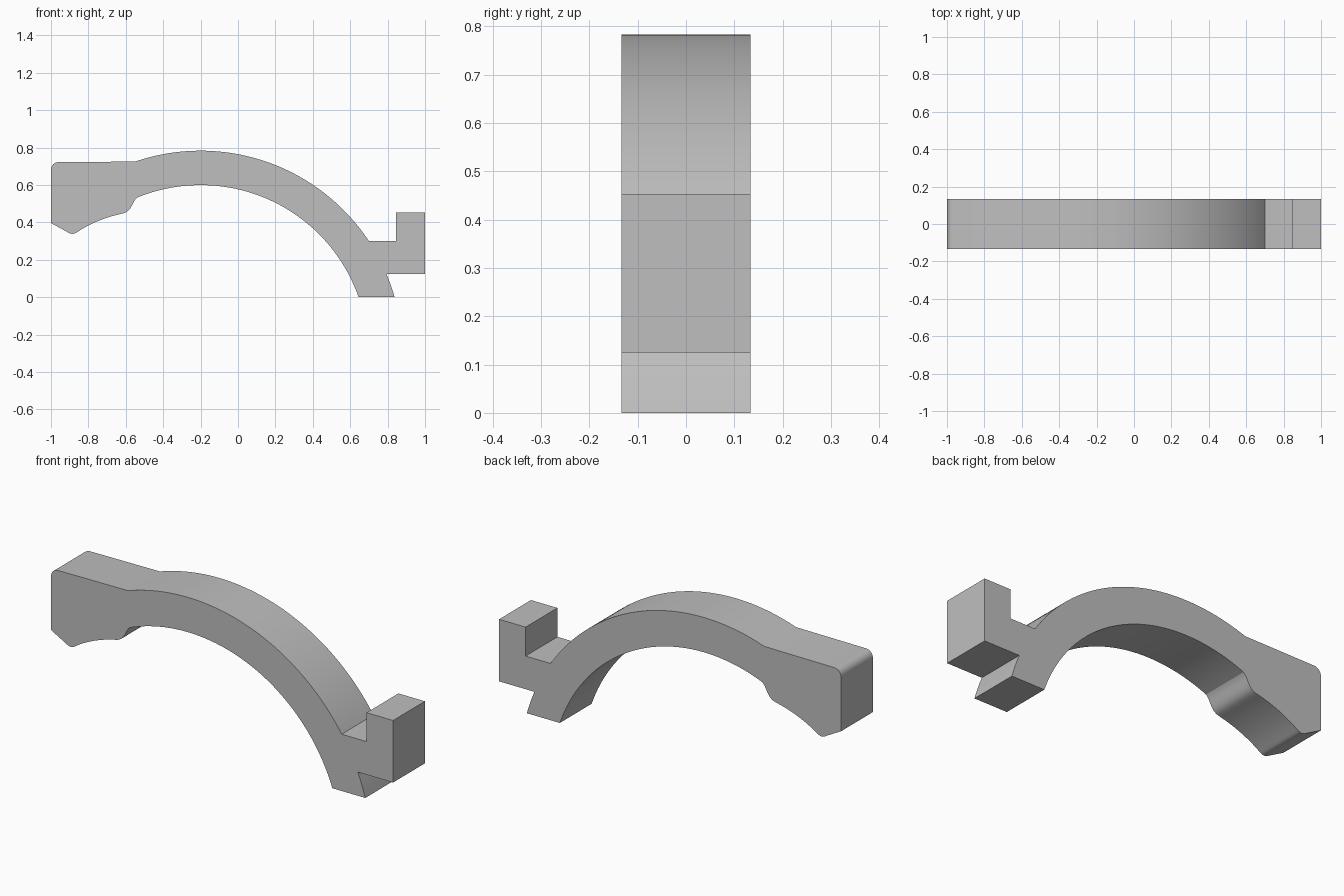
import bpy, bmesh, math
from mathutils import Vector
from mathutils.geometry import interpolate_bezier

cube = bpy.data.objects.get("Cube")
if cube:
    bpy.data.objects.remove(cube)

HALF_DEPTH = 0.133
CENTRE = Vector((-0.2, -0.296))
R_IN, R_OUT = 0.895, 1.079


def arc(centre, r, a0, a1, n):
    """Points on a circle between two angles in radians."""
    return [centre + r * Vector((math.cos(a), math.sin(a)))
            for a in (a0 + (a1 - a0) * i / n for i in range(n + 1))]


def at_z(r, z):
    """Angle where a band circle reaches height z on the right."""
    return math.asin((z - CENTRE.y) / r)


def at_x(r, x):
    """Angle where a band circle reaches x on its upper half."""
    return math.acos((x - CENTRE.x) / r)


def bezier(a, b, c, d, n):
    return [p.to_2d() for p in interpolate_bezier(*(Vector(q) for q in (a, b, c, d)), n)]


# Foot and upright hook
outline = arc(CENTRE, R_OUT, at_z(R_OUT, 0), at_z(R_OUT, 0.125), 4)
outline += [(1, 0.125), (1, 0.453), (0.845, 0.453), (0.845, 0.3)]
# Outer curve of the band
outline += arc(CENTRE, R_OUT, at_z(R_OUT, 0.3), at_x(R_OUT, -0.55), 48)
# Grip block with a rounded top corner
outline += arc(Vector((-0.96, 0.682)), 0.04, math.pi / 2, math.pi, 8)
outline += [(-1, 0.396)]
# Rounded tip, hollow underside and shoulder
outline += bezier((-0.916, 0.35), (-0.898, 0.337), (-0.88, 0.334), (-0.862, 0.346), 8)
outline += bezier((-0.85, 0.354), (-0.78, 0.4), (-0.69, 0.432), (-0.625, 0.445), 12)
outline += bezier((-0.61, 0.449), (-0.575, 0.46), (-0.57, 0.49), (-0.55, 0.521), 10)
# Inner curve of the band
outline += arc(CENTRE, R_IN, at_x(R_IN, -0.54), at_z(R_IN, 0), 48)

# Extrude the outline through the depth
bm = bmesh.new()
face = bm.faces.new([bm.verts.new((x, -HALF_DEPTH, z)) for x, z in outline])
extruded = bmesh.ops.extrude_face_region(bm, geom=[face])["geom"]
moved = [v for v in extruded if isinstance(v, bmesh.types.BMVert)]
bmesh.ops.translate(bm, verts=moved, vec=(0, 2 * HALF_DEPTH, 0))
bmesh.ops.recalc_face_normals(bm, faces=bm.faces)
mesh = bpy.data.meshes.new("curved_bracket")
bm.to_mesh(mesh)
bm.free()

bracket = bpy.data.objects.new("curved_bracket", mesh)
bpy.context.collection.objects.link(bracket)

# Plain grey
grey = bpy.data.materials.new("plain_grey")
grey.use_nodes = True
colour = (0.52, 0.52, 0.52, 1)
grey.diffuse_color = colour
grey.node_tree.nodes["Principled BSDF"].inputs["Base Color"].default_value = colour
mesh.materials.append(grey)

# Smooth curves, crisp edges
bpy.ops.object.select_all(action="DESELECT")
bracket.select_set(True)
bpy.context.view_layer.objects.active = bracket
bpy.ops.object.shade_smooth_by_angle(angle=math.radians(22))
